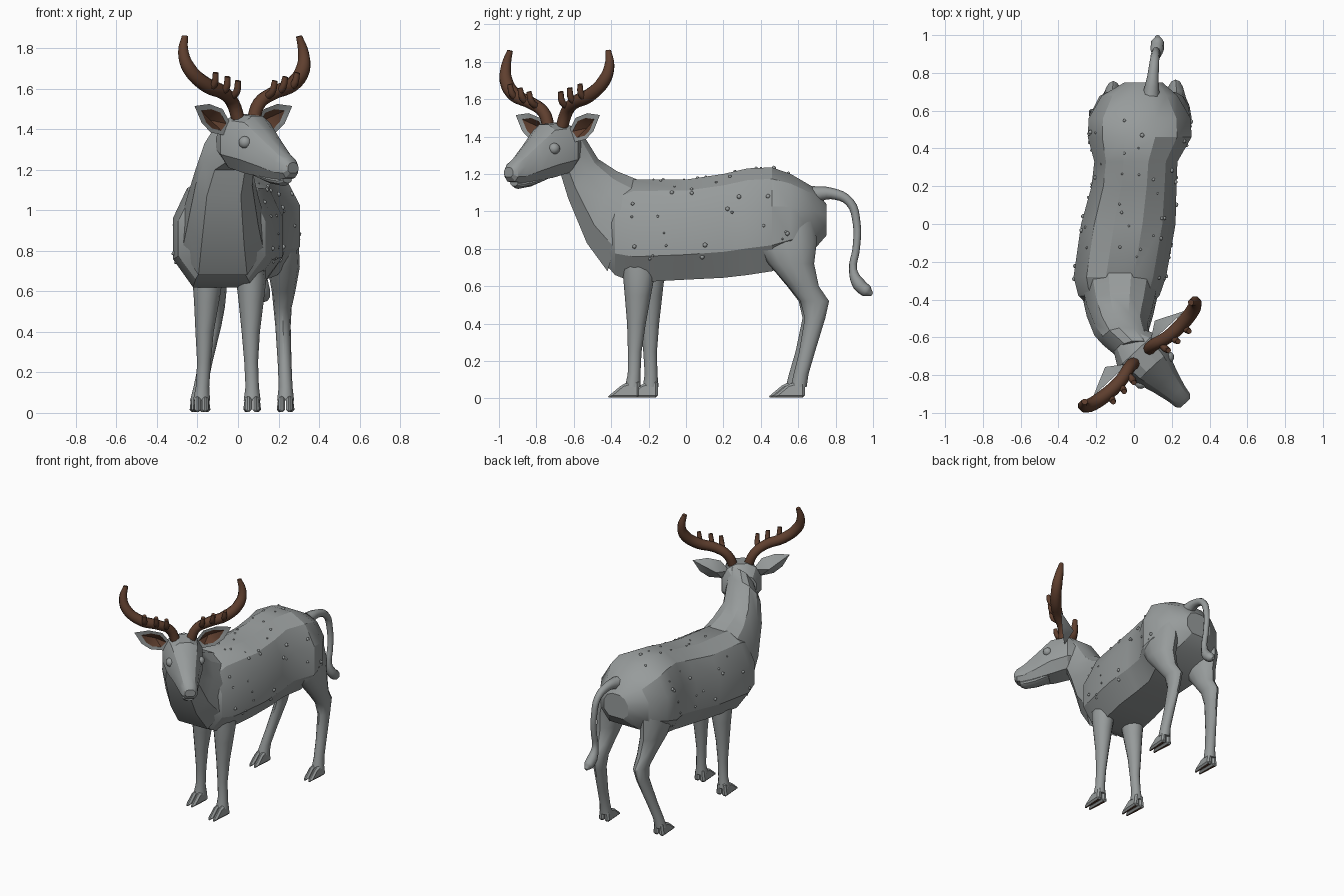
import bpy, bmesh, math, random
from mathutils import Matrix, Vector
from mathutils.bvhtree import BVHTree

cube = bpy.data.objects.get("Cube")
if cube:
    bpy.data.objects.remove(cube, do_unlink=True)


def material(name, rgb):
    m = bpy.data.materials.new(name)
    m.use_nodes = True
    m.diffuse_color = (*rgb, 1)
    m.node_tree.nodes["Principled BSDF"].inputs["Base Color"].default_value = (*rgb, 1)
    return m


HIDE = material("grey_hide", (0.31, 0.33, 0.33))
HORN = material("brown_horn", (0.115, 0.05, 0.028))
HEAD = Matrix.Translation((0.04, -0.7, 0)) @ Matrix.Rotation(math.radians(43), 4, "Z")
BLOCKY = [(.3, 1), (.72, .78), (1, .25), (1, -.5), (.6, -1)]
BLOCKY += [(-u, v) for u, v in reversed(BLOCKY)]
ROUND = [(math.sin(a * math.tau / 12), math.cos(a * math.tau / 12)) for a in range(12)]
parts = []


def finish(name, bm, mats, frame=None, angle=28):
    """Turn a bmesh into a shaded object."""
    if frame:
        bm.transform(frame)
    bmesh.ops.recalc_face_normals(bm, faces=bm.faces)
    mesh = bpy.data.meshes.new(name)
    bm.to_mesh(mesh)
    bm.free()
    for m in mats:
        mesh.materials.append(m)
    ob = bpy.data.objects.new(name, mesh)
    bpy.context.collection.objects.link(ob)
    parts.append((ob, angle))
    return ob


def loft(name, sections, profile, frame=None, angle=28):
    """Sections are x, half width, then y and z of the upper and the lower edge."""
    bm = bmesh.new()
    rings = []
    for x, hw, y1, z1, y2, z2 in sections:
        mid = Vector((x, (y1 + y2) / 2, (z1 + z2) / 2))
        up = Vector((0, (y1 - y2) / 2, (z1 - z2) / 2))
        rings.append([bm.verts.new(mid + Vector((u * hw, 0, 0)) + up * v) for u, v in profile])
    n = len(profile)
    for a, b in zip(rings, rings[1:]):
        for i in range(n):
            bm.faces.new((a[i], a[(i + 1) % n], b[(i + 1) % n], b[i]))
    bm.faces.new(rings[0])
    bm.faces.new(rings[-1])
    return finish(name, bm, [HIDE], frame, angle)


def tube(name, points, mat, frame=None):
    """Round tapered tube through points of x, y, z, radius."""
    cu = bpy.data.curves.new(name, "CURVE")
    cu.dimensions = "3D"
    cu.bevel_depth, cu.bevel_resolution, cu.resolution_u = 1, 2, 4
    cu.use_fill_caps = True
    sp = cu.splines.new("BEZIER")
    sp.bezier_points.add(len(points) - 1)
    for bp, (x, y, z, r) in zip(sp.bezier_points, points):
        bp.co, bp.radius = (x, y, z), r
        bp.handle_left_type = bp.handle_right_type = "AUTO"
    temp = bpy.data.objects.new(name + "_path", cu)
    bpy.context.collection.objects.link(temp)
    bpy.context.view_layer.update()
    bm = bmesh.new()
    bm.from_mesh(temp.evaluated_get(bpy.context.evaluated_depsgraph_get()).to_mesh())
    bpy.data.objects.remove(temp)
    finish(name, bm, [mat], frame, 50)


def ball(name, co, r, mat, frame=None, stretch=(1, 1, 1)):
    bm = bmesh.new()
    bmesh.ops.create_icosphere(bm, subdivisions=2, radius=r)
    bm.transform(Matrix.Translation(co) @ Matrix.Diagonal((*stretch, 1)))
    finish(name, bm, [mat], frame, 50)


# Torso and neck
torso = loft("torso", [(x, w, y, top, y, low) for y, x, w, top, low in [
    (-.44, -.08, .15, 1.03, .73), (-.38, -.08, .215, 1.12, .66), (-.28, -.075, .245, 1.17, .62),
    (0, -.03, .25, 1.17, .635), (.2, 0, .225, 1.2, .645), (.33, .01, .22, 1.23, .66),
    (.46, .03, .275, 1.235, .68), (.56, .03, .27, 1.2, .73), (.68, .03, .2, 1.13, .79),
    (.75, .05, .1, 1.04, .87)]], BLOCKY)
loft("neck", [
    (-.075, .2, -.26, 1.17, -.42, .68), (-.075, .175, -.37, 1.215, -.53, .83),
    (-.07, .14, -.47, 1.28, -.63, 1.07), (-.04, .125, -.55, 1.41, -.67, 1.2),
    (.02, .1, -.62, 1.46, -.74, 1.25)], BLOCKY)

# Head, built facing forward and then turned
loft("head", [(0, w, -f, top, -f, low) for f, top, low, w in [
    (-.12, 1.42, 1.26, .09), (-.04, 1.475, 1.21, .135), (.08, 1.465, 1.18, .12),
    (.18, 1.375, 1.165, .085), (.27, 1.295, 1.15, .06), (.32, 1.26, 1.16, .052),
    (.34, 1.235, 1.185, .035)]], BLOCKY, HEAD)
loft("lower_jaw", [(0, w, -f, top, -f, low) for f, top, low, w in [
    (.1, 1.2, 1.165, .06), (.2, 1.18, 1.13, .05), (.27, 1.17, 1.12, .042),
    (.3, 1.165, 1.135, .03)]], ROUND, HEAD)


def ear(name, side):
    outline = [(.08, 1.42), (.14, 1.5), (.23, 1.525), (.33, 1.515), (.28, 1.43), (.22, 1.385), (.13, 1.37)]
    centre = Vector((side * .18, .03, 1.445))
    bm = bmesh.new()
    rim = [bm.verts.new((side * s, .02, z)) for s, z in outline]
    cup = [bm.verts.new(centre.lerp(v.co, .68)) for v in rim]
    pit = bm.verts.new(centre + Vector((0, .035, 0)))
    back = bm.verts.new(centre + Vector((0, .06, 0)))
    for i in range(len(rim)):
        j = (i + 1) % len(rim)
        bm.faces.new((rim[i], rim[j], cup[j], cup[i]))
        bm.faces.new((cup[i], cup[j], pit)).material_index = 1
        bm.faces.new((rim[j], rim[i], back))
    finish(name, bm, [HIDE, HORN], HEAD)


# Ears, eyes, nostrils and antlers on both sides of the head
for label, side in (("left", 1), ("right", -1)):
    ear(label + "_ear", side)
    ball(label + "_eye", (side * .1, -.1, 1.335), .032, HIDE, HEAD)
    ball(label + "_nostril", (side * .03, -.325, 1.215), .014, HORN, HEAD)
    tube(label + "_antler", [(side * s, y, z, r) for s, y, z, r in [
        (.045, 0, 1.43, .033), (.09, 0, 1.53, .033), (.17, -.02, 1.58, .035),
        (.29, -.02, 1.62, .038), (.385, 0, 1.7, .036), (.405, .02, 1.78, .028),
        (.385, .03, 1.86, .016)]], HORN, HEAD)
    for k, s in enumerate((.12, .19, .27)):
        z = 1.56 + k * .02
        tube(f"{label}_tine_{k + 1}", [(side * s, -.02, z, .019), (side * s, -.06, z + .025, .018),
                                       (side * (s + .005), -.075, z + .08, .014)], HORN, HEAD)


def leg(name, shape, xs):
    """Shape rows are height, front y, back y, half width."""
    loft(name, [(x, w, b, z, f, z) for x, (z, f, b, w) in zip(xs, shape)], ROUND, None, 38)


def hoof(name, x, y):
    """Two pointed toes with brown soles."""
    for k, side in enumerate((-1, 1)):
        bm = bmesh.new()
        bmesh.ops.create_cube(bm, size=1)
        for v in bm.verts:
            top, front, outer = v.co.z > 0, v.co.y < 0, v.co.x * side > 0
            v.co.x = x + side * ((.034 if front or top else .046) if outer else .002)
            v.co.y = y + ((-.055 if top else -.14) if front else .035)
            v.co.z = (.075 if front else .1) if top else .004
        bmesh.ops.bevel(bm, geom=bm.edges[:], offset=.012, segments=1, affect="EDGES")
        bm.normal_update()
        for f in bm.faces:
            f.material_index = int(f.normal.z < -.9)
        finish(f"{name}_toe_{k + 1}", bm, [HIDE, HORN])


# Legs
FORE = [(.82, -.1, .09, .06), (.66, -.085, .085, .075), (.55, -.07, .07, .062), (.4, -.05, .05, .045),
        (.25, -.038, .035, .034), (.13, -.033, .035, .033), (.06, -.045, .04, .042)]
HIND = [(1.0, .36, .68, .06), (.84, .36, .7, .085), (.72, .44, .685, .08), (.6, .545, .71, .058),
        (.52, .61, .765, .045), (.43, .635, .745, .038), (.25, .605, .69, .034),
        (.13, .575, .655, .034), (.06, .56, .645, .042)]


def shifted(shape, high, low):
    """Slide a leg along y, by one amount at the top and another at the foot."""
    rows = []
    for z, f, b, w in shape:
        d = low + (high - low) * min(z, .7) / .7
        rows.append((z, f + d, b + d, w))
    return rows


leg("left_front_leg", shifted(FORE, -.25, -.285), [.06, .065, .065, .063, .065, .07, .07])
leg("right_front_leg", shifted(FORE, -.2, -.185), [-.14, -.15, -.155, -.165, -.168, -.175, -.18])
leg("left_hind_leg", shifted(HIND, 0, 0), [.2, .215, .225, .225, .22, .222, .23, .235, .235])
leg("right_hind_leg", shifted(HIND, 0, -.03), [-.13, -.14, -.13, -.115, -.11, -.12, -.16, -.185, -.195])
hoof("left_front_hoof", .07, -.285)
hoof("right_front_hoof", -.18, -.185)
hoof("left_hind_hoof", .235, .6)
hoof("right_hind_hoof", -.195, .575)

# Tail with a tuft
tube("tail", [(.09, .68, 1.09, .045), (.1, .78, 1.095, .03), (.11, .875, 1.05, .024), (.115, .912, .94, .021),
              (.12, .91, .8, .02), (.12, .893, .69, .021), (.122, .925, .61, .036),
              (.125, .965, .575, .034), (.125, .995, .555, .01)], HIDE)

# Small warts scattered over the torso
random.seed(4)
skin = BVHTree.FromPolygons([v.co for v in torso.data.vertices], [p.vertices[:] for p in torso.data.polygons])
bm = bmesh.new()
for i in range(54):
    y = random.uniform(-.33, .55)
    if i % 3:
        side = 1 if i % 3 == 1 else -1
        hit = skin.ray_cast(Vector((side, y, random.uniform(.72, 1.12))), Vector((-side, 0, 0)))[0]
    else:
        hit = skin.ray_cast(Vector((random.uniform(-.1, .15), y, 2)), Vector((0, 0, -1)))[0]
    if hit:
        bmesh.ops.create_icosphere(bm, subdivisions=1, radius=random.uniform(.006, .014),
                                   matrix=Matrix.Translation(hit))
finish("hide_warts", bm, [HIDE], None, 50)

# Shading
for ob, angle in parts:
    bpy.ops.object.select_all(action="DESELECT")
    ob.select_set(True)
    bpy.context.view_layer.objects.active = ob
    bpy.ops.object.shade_smooth_by_angle(angle=math.radians(angle))
